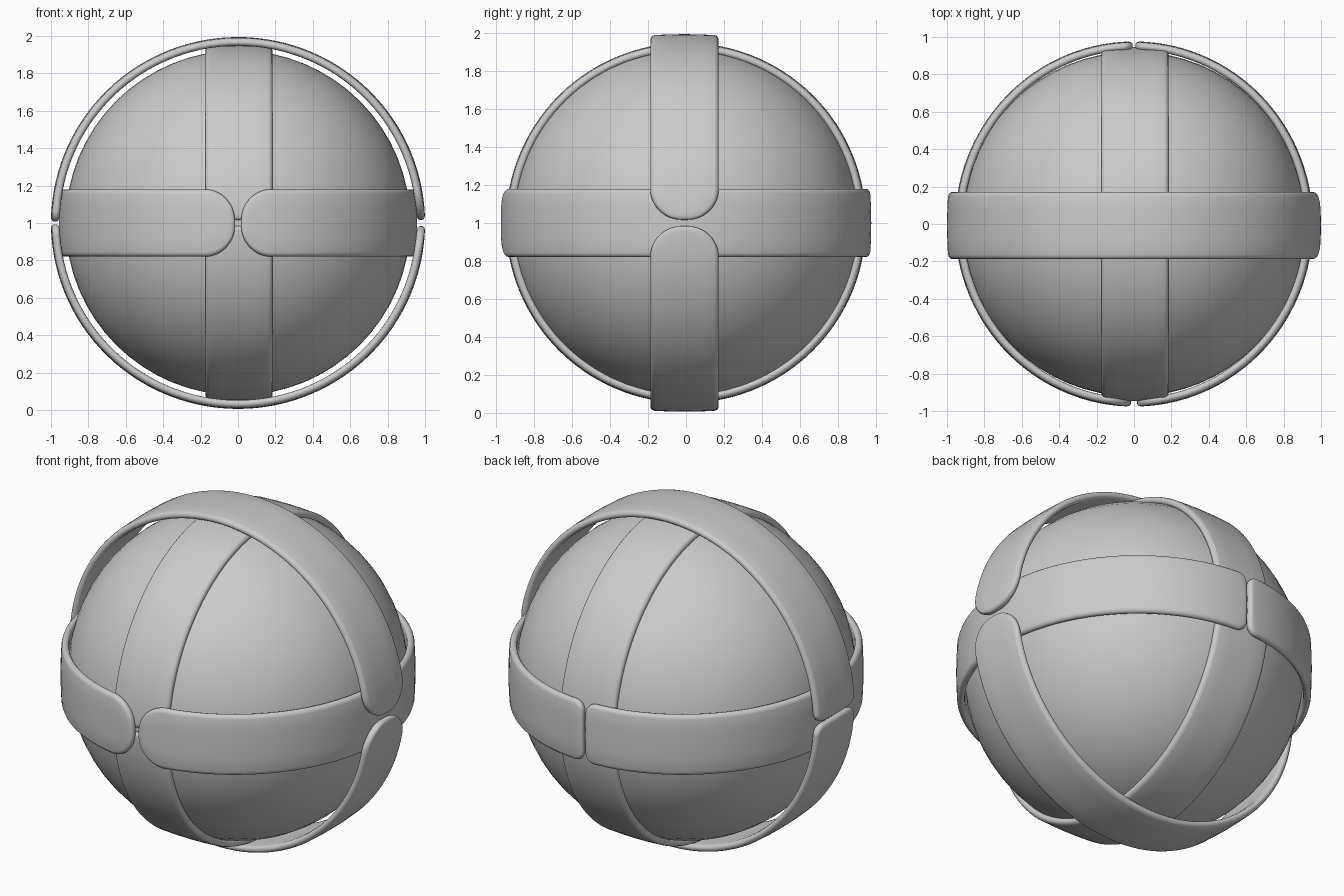
import bpy, bmesh, math
from mathutils import Vector

if "Cube" in bpy.data.objects:
    bpy.data.objects.remove(bpy.data.objects["Cube"])

CENTRE = Vector((0, 0, 1))
W = 0.18       # half width of a strap
T = 0.021      # half thickness of a strap

grey = bpy.data.materials.new("plain grey")
grey.diffuse_color = (0.6, 0.6, 0.6, 1)
grey.use_nodes = True
grey.node_tree.nodes["Principled BSDF"].inputs["Base Color"].default_value = grey.diffuse_color


def half_width(s, r):
    """Half width at distance s from an end with corner radius r."""
    if s >= r:
        return W
    return W - r + r * math.sqrt(1 - (1 - s / r) ** 2)


def section(h, t):
    """Rounded strip outline, slightly domed, as (across, radial) pairs."""
    c = min(0.024, h * 0.5)
    pts = []
    for k in range(7):                      # right edge, inner to outer
        a = -math.pi / 2 + math.pi * k / 6
        pts.append((h - c + c * math.cos(a), t * math.sin(a)))
    flat = [(h - c) * f for f in (0.5, 0, -0.5)]
    pts += [(x, t) for x in flat]
    for k in range(7):                      # left edge, outer to inner
        a = math.pi / 2 + math.pi * k / 6
        pts.append((-h + c + c * math.cos(a), t * math.sin(a)))
    pts += [(-x, -t) for x in flat]
    return [(x, y - 0.2 * x * x) for x, y in pts]


def strap(name, mid, end, r_mid, r_end, offset):
    """Half hoop: round tip towards +end, squarer tip towards -end."""
    mid, end = Vector(mid), Vector(end)
    side = mid.cross(end)
    side = Vector([abs(v) for v in side])
    length = math.pi * r_end
    gap_a, gap_b, ra, rb = 0.017, 0.008, 0.165, 0.06
    total = length - gap_a - gap_b
    # stations along the strap, closer together at the tips
    def tip(r):
        fine = [0.025 * (1 - math.cos(math.pi / 2 * k / 4)) for k in range(4)]
        return fine + [0.025 + (r - 0.025) * k / 7 for k in range(8)]
    stations = tip(ra)
    stations += [ra + (total - ra - rb) * k / 56 for k in range(1, 56)]
    stations += [total - s for s in reversed(tip(rb))]

    bm = bmesh.new()
    rings = []
    for s in stations:
        e = total - s
        h = min(half_width(s, ra), half_width(e, rb))
        d = min(s, e, 0.025) / 0.025
        t = T * (0.3 + 0.7 * math.sqrt(1 - (1 - d) ** 2))
        th = math.pi * (s + gap_a) / length
        rad = r_mid + (r_end - r_mid) * math.cos(th) ** 2 - T
        out = end * math.cos(th) + mid * math.sin(th)
        rings.append([bm.verts.new(CENTRE + out * (rad + y) + side * (x + offset))
                      for x, y in section(h, t)])
    n = len(rings[0])
    for a, b in zip(rings, rings[1:]):
        for i in range(n):
            bm.faces.new((a[i], a[(i + 1) % n], b[(i + 1) % n], b[i]))
    bm.faces.new(rings[0])
    bm.faces.new(rings[-1])
    bmesh.ops.recalc_face_normals(bm, faces=bm.faces[:])
    finish(name, bm)


def finish(name, bm):
    me = bpy.data.meshes.new(name)
    bm.to_mesh(me)
    bm.free()
    me.materials.append(grey)
    ob = bpy.data.objects.new(name, me)
    bpy.context.collection.objects.link(ob)
    bpy.context.view_layer.objects.active = ob
    ob.select_set(True)
    bpy.ops.object.shade_smooth_by_angle(angle=math.radians(50))
    ob.select_set(False)


# inner ball
ball = bmesh.new()
bmesh.ops.create_uvsphere(ball, u_segments=64, v_segments=32, radius=0.922)
bmesh.ops.translate(ball, verts=ball.verts[:], vec=CENTRE)
finish("ball", ball)

# three layers of straps, each a pair of half hoops
for label, sgn in (("top", 1), ("bottom", -1)):
    strap("inner_strap_" + label, (0, 0, sgn), (0, -1, 0), 0.948, 0.948, 0.005)
    strap("outer_strap_" + label, (0, 0, sgn), (1, 0, 0), 0.994, 1.0, -0.008)
for label, sgn in (("right", 1), ("left", -1)):
    strap("middle_strap_" + label, (sgn, 0, 0), (0, -1, 0), 0.957, 0.976, 0.0)
